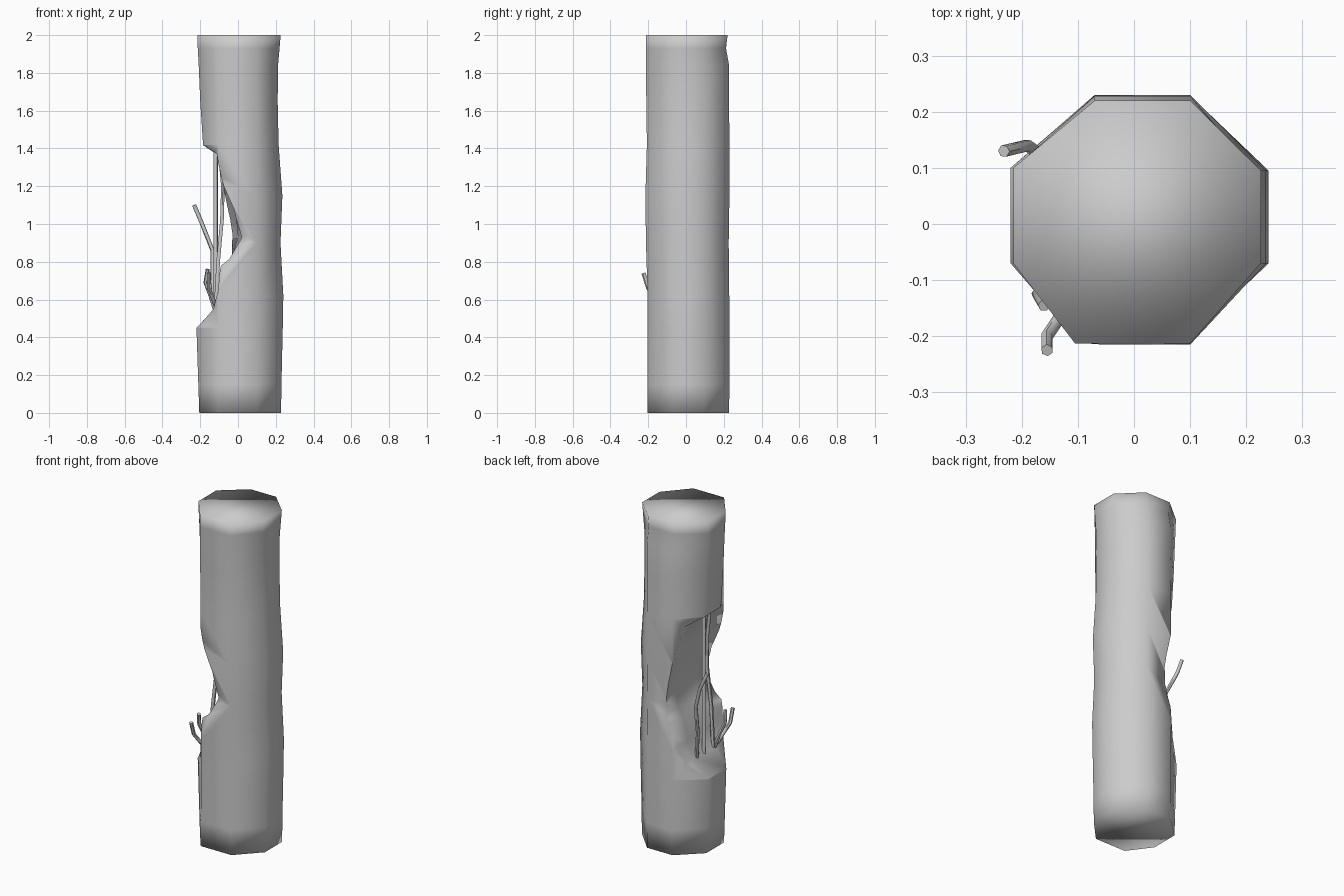
import bpy, math
from mathutils import Vector

if "Cube" in bpy.data.objects:
    bpy.data.objects.remove(bpy.data.objects["Cube"])


def loft(name, rings):
    """Closed mesh skinned through rings of equal point count."""
    n = len(rings[0])
    verts = [p for r in rings for p in r]
    faces = [tuple(range(n))[::-1], tuple(range(len(verts) - n, len(verts)))]
    for k in range(len(rings) - 1):
        for i in range(n):
            j = (i + 1) % n
            faces.append((k*n + i, k*n + j, k*n + n + j, k*n + n + i))
    me = bpy.data.meshes.new(name)
    me.from_pydata(verts, [], faces)
    ob = bpy.data.objects.new(name, me)
    bpy.context.collection.objects.link(ob)
    bpy.ops.object.select_all(action='DESELECT')
    bpy.context.view_layer.objects.active = ob
    ob.select_set(True)
    bpy.ops.object.mode_set(mode='EDIT')
    bpy.ops.mesh.select_all(action='SELECT')
    bpy.ops.mesh.normals_make_consistent(inside=False)
    bpy.ops.object.mode_set(mode='OBJECT')
    return ob


# Weathered octagonal column: each ring is (z, left x, right x, front y, back y)
levels = [(0.0, -.205, .228, -.205, .228), (.15, -.21, .23, -.205, .23),
          (.45, -.22, .237, -.203, .23), (.62, -.215, .24, -.203, .229),
          (.9, -.21, .225, -.212, .226), (1.15, -.2, .235, -.215, .23),
          (1.42, -.185, .215, -.207, .23), (1.65, -.2, .21, -.21, .228),
          (1.84, -.208, .212, -.213, .228), (1.93, -.213, .22, -.213, .212),
          (2.0, -.215, .226, -.213, .22)]


def octagon(z, l, r, f, b):
    return [(l, -.07, z), (-.105, f, z), (.1, f, z), (r, -.07, z),
            (r, .095, z), (.1, b, z), (-.07, b, z), (l, .1, z)]


column = loft("broken_column", [octagon(*lv) for lv in levels])

# Broken-out hollow on the left: depth profiles at four stations front to back
heights = [1.415, 1.37, 1.2, 1.03, .93, .83, .78, .65, .55, .44]
depths = {-.26: [-.18, -.12, -.085, -.01, .02, -.04, -.105, -.115, -.14, -.23],
          -.10: [-.18, -.10, -.05, -.01, .02, -.03, -.06, -.085, -.12, -.23],
          .10: [-.18, -.10, -.05, -.01, .0, -.02, -.05, -.085, -.12, -.23],
          .26: [-.17, -.13, -.085, -.05, -.035, -.035, -.045, -.09, -.13, -.23]}
cutter = loft("hollow_cutter", [
    [(-.5, y, 1.45)] + [(x, y, z) for x, z in zip(d, heights)] + [(-.5, y, .38)]
    for y, d in depths.items()])
mod = cutter.modifiers.new("tri", 'TRIANGULATE')
cutter.hide_render = True

cut = column.modifiers.new("hollow", 'BOOLEAN')
cut.object = cutter
cut.operation = 'DIFFERENCE'
cut.solver = 'EXACT'
bpy.ops.object.select_all(action='DESELECT')
bpy.context.view_layer.objects.active = column
column.select_set(True)
bpy.ops.object.modifier_apply(modifier="hollow")
bpy.data.objects.remove(cutter)
bpy.ops.object.shade_smooth_by_angle(angle=math.radians(100))


# Reinforcing bars: bevelled paths
def bar(name, pts, r=.011):
    cu = bpy.data.curves.new(name, 'CURVE')
    cu.dimensions = '3D'
    cu.bevel_depth = r
    cu.bevel_resolution = 1
    cu.use_fill_caps = True
    sp = cu.splines.new('POLY')
    sp.points.add(len(pts) - 1)
    for p, co in zip(sp.points, pts):
        p.co = (*co, 1)
    ob = bpy.data.objects.new(name, cu)
    bpy.context.collection.objects.link(ob)
    bpy.ops.object.select_all(action='DESELECT')
    bpy.context.view_layer.objects.active = ob
    ob.select_set(True)
    bpy.ops.object.convert(target='MESH')
    bpy.ops.object.shade_smooth_by_angle(angle=math.radians(60))


bar("straight_bar", [(-.118, 0, .5), (-.118, 0, 1.45)])
bar("bowed_bar", [(-.12, -.09, .52), (-.105, -.09, .8), (-.085, -.08, 1.02),
                  (-.08, -.085, 1.2), (-.1, -.09, 1.42)])
bar("snapped_bar", [(-.115, .065, .5), (-.135, .08, .7), (-.135, .1, .86),
                    (-.19, .14, 1.0), (-.232, .13, 1.1)])
bar("bent_stub_front", [(-.11, -.12, .54), (-.135, -.17, .61),
                        (-.155, -.2, .66), (-.155, -.225, .74)])
bar("bent_stub_side", [(-.12, -.1, .54), (-.145, -.11, .62),
                       (-.172, -.125, .69), (-.16, -.145, .76)])
